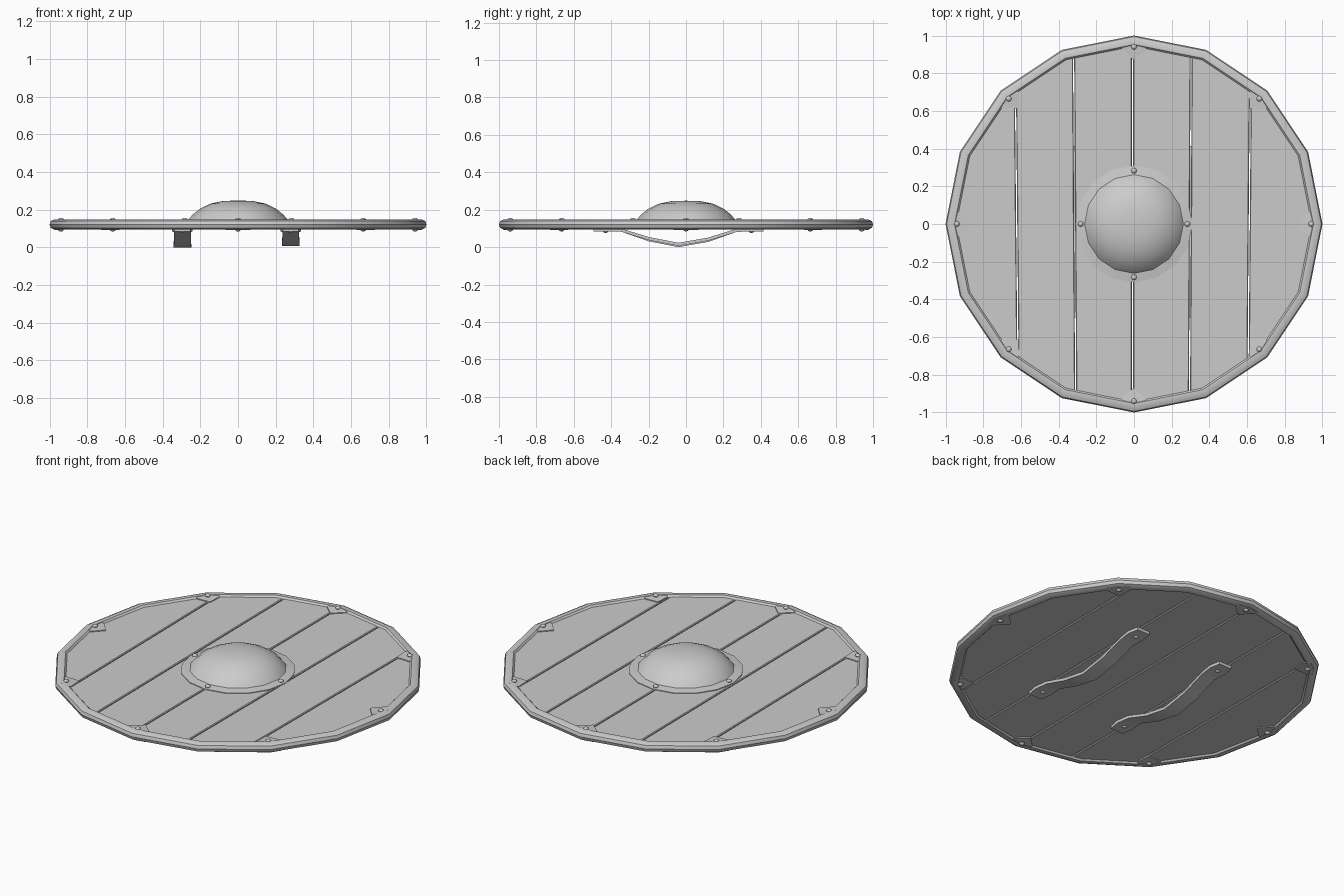
import bpy, bmesh, math
from math import sin, cos, pi
from mathutils import Matrix, Vector

if "Cube" in bpy.data.objects:
    bpy.data.objects.remove(bpy.data.objects["Cube"])

SIDES = 16
ZMID = 0.12


def finish(name, bm, color, smooth=True):
    bmesh.ops.recalc_face_normals(bm, faces=bm.faces)
    me = bpy.data.meshes.new(name)
    bm.to_mesh(me)
    bm.free()
    ob = bpy.data.objects.new(name, me)
    bpy.context.collection.objects.link(ob)
    if color:
        me.materials.append(color)
    if smooth:
        bpy.ops.object.select_all(action='DESELECT')
        ob.select_set(True)
        bpy.context.view_layer.objects.active = ob
        bpy.ops.object.shade_smooth_by_angle(angle=math.radians(35))
    return ob


def lathe(name, profile, color, closed):
    """Revolve an (r, z) profile in 16 steps; r = 0 becomes a pole."""
    bm = bmesh.new()
    rings = []
    for r, z in profile:
        if r == 0:
            rings.append([bm.verts.new((0, 0, z))] * SIDES)
        else:
            rings.append([bm.verts.new((r * cos(2 * pi * i / SIDES), r * sin(2 * pi * i / SIDES), z))
                          for i in range(SIDES)])
    pairs = list(zip(rings, rings[1:])) + ([(rings[-1], rings[0])] if closed else [])
    for a, b in pairs:
        for i in range(SIDES):
            j = (i + 1) % SIDES
            bm.faces.new(list(dict.fromkeys((a[i], a[j], b[j], b[i]))))
    return finish(name, bm, color)


def rivet(name, x, y, z, side, color, r=0.015):
    """Small flattened half-ball head; side is +1 for the front, -1 for the back."""
    bm = bmesh.new()
    bmesh.ops.create_uvsphere(bm, u_segments=8, v_segments=6, radius=r)
    bmesh.ops.transform(bm, matrix=Matrix.Translation((x, y, z)) @ Matrix.Diagonal((1, 1, 0.7 * side, 1)),
                        verts=bm.verts)
    return finish(name, bm, color)


wood = None
metal = None
leather = None

# Planks: slices of a 16-sided disc with thin, slightly slanted gaps
seams = [(-1.1, -1.1), (-0.615, -0.63), (-0.31, -0.32), (-0.008, -0.008),
         (0.295, 0.303), (0.605, 0.618), (1.1, 1.1)]
for k in range(6):
    bm = bmesh.new()
    bmesh.ops.create_cone(bm, cap_ends=True, segments=SIDES, radius1=0.97, radius2=0.97, depth=0.034,
                          matrix=Matrix.Translation((0, 0, ZMID)))
    for (lo, hi), s in ((seams[k], -1), (seams[k + 1], 1)):
        a, b = Vector((lo - s * 0.003, -0.8, 0)), Vector((hi - s * 0.003, 0.8, 0))
        d = b - a
        n = Vector((d.y, -d.x, 0)) * s
        cut = bmesh.ops.bisect_plane(bm, geom=bm.verts[:] + bm.edges[:] + bm.faces[:],
                                     plane_co=a, plane_no=n, clear_outer=True)
        edges = [e for e in cut['geom_cut'] if isinstance(e, bmesh.types.BMEdge)]
        if edges:
            bmesh.ops.holes_fill(bm, edges=edges)
    # chamfer the long seam edges
    long_edges = [e for e in bm.edges if e.calc_length() > 1.2]
    bmesh.ops.bevel(bm, geom=long_edges, offset=0.004, segments=1, affect='EDGES')
    finish(f"plank_{k + 1}", bm, wood, smooth=False)

# Rounded metal rim
lathe("rim", [(0.942, 0.136), (0.952, 0.147), (0.975, 0.148), (0.994, 0.139), (1.0, 0.121),
              (0.994, 0.103), (0.975, 0.094), (0.952, 0.094), (0.942, 0.104)], metal, True)

# Pointed rim tabs and their rivets, on both faces at every second corner
for i in range(8):
    rot = Matrix.Rotation(i * pi / 4, 4, 'Z')
    for side, word in ((1, "front"), (-1, "back")):
        bm = bmesh.new()
        outline = [(0.868, 0), (0.925, 0.062), (0.962, 0.066), (0.975, 0), (0.962, -0.066), (0.925, -0.062)]
        top = [bm.verts.new((r, t, ZMID + side * (0.022 if r < 0.93 else 0.028))) for r, t in outline]
        low = [bm.verts.new((r, t, ZMID + side * 0.01)) for r, t in outline]
        bm.faces.new(top)
        bm.faces.new(low)
        for a in range(6):
            b = (a + 1) % 6
            bm.faces.new((top[a], top[b], low[b], low[a]))
        bm.transform(rot)
        finish(f"rim_tab_{word}_{i + 1}", bm, metal, smooth=False)
        p = rot @ Vector((0.94, 0, 0))
        rivet(f"rim_rivet_{word}_{i + 1}", p.x, p.y, ZMID + side * 0.026, side, metal)

# Central boss with a narrow flange and four rivets
lathe("boss", [(0.31, 0.132), (0.31, 0.141), (0.262, 0.148), (0.24, 0.174), (0.2, 0.206),
               (0.145, 0.232), (0.075, 0.246), (0, 0.248)], metal, False)
for i in range(4):
    a = i * pi / 2
    rivet(f"boss_rivet_{i + 1}", 0.283 * cos(a), 0.283 * sin(a), 0.146, 1, metal)

# Sagging arm straps on the back, flared and flat at both ends
path = [(-0.495, 0.098, 0.042), (-0.43, 0.098, 0.054), (-0.345, 0.096, 0.045), (-0.2, 0.045, 0.045),
        (-0.04, 0.014, 0.047), (0.12, 0.042, 0.045), (0.27, 0.095, 0.045), (0.35, 0.098, 0.054),
        (0.415, 0.098, 0.042)]
for name, x, dz in (("left", -0.295, 0.0), ("right", 0.28, 0.006)):
    bm = bmesh.new()
    rings = []
    for i, (y, z, w) in enumerate(path):
        lift = dz if 2 < i < 6 else 0
        rings.append([bm.verts.new((x + sx * w, y, z + lift + h))
                      for sx, h in ((-1, 0.006), (1, 0.006), (1, -0.011), (-1, -0.011))])
    for a, b in zip(rings, rings[1:]):
        for i in range(4):
            j = (i + 1) % 4
            bm.faces.new((a[i], a[j], b[j], b[i]))
    bm.faces.new(rings[0])
    bm.faces.new(rings[-1])
    bmesh.ops.translate(bm, verts=bm.verts, vec=(0, 0, -0.003))
    finish(f"arm_strap_{name}", bm, leather)
    for j, y in enumerate((-0.43, 0.35)):
        rivet(f"strap_rivet_{name}_{j + 1}", x, y, 0.086, -1, metal)
